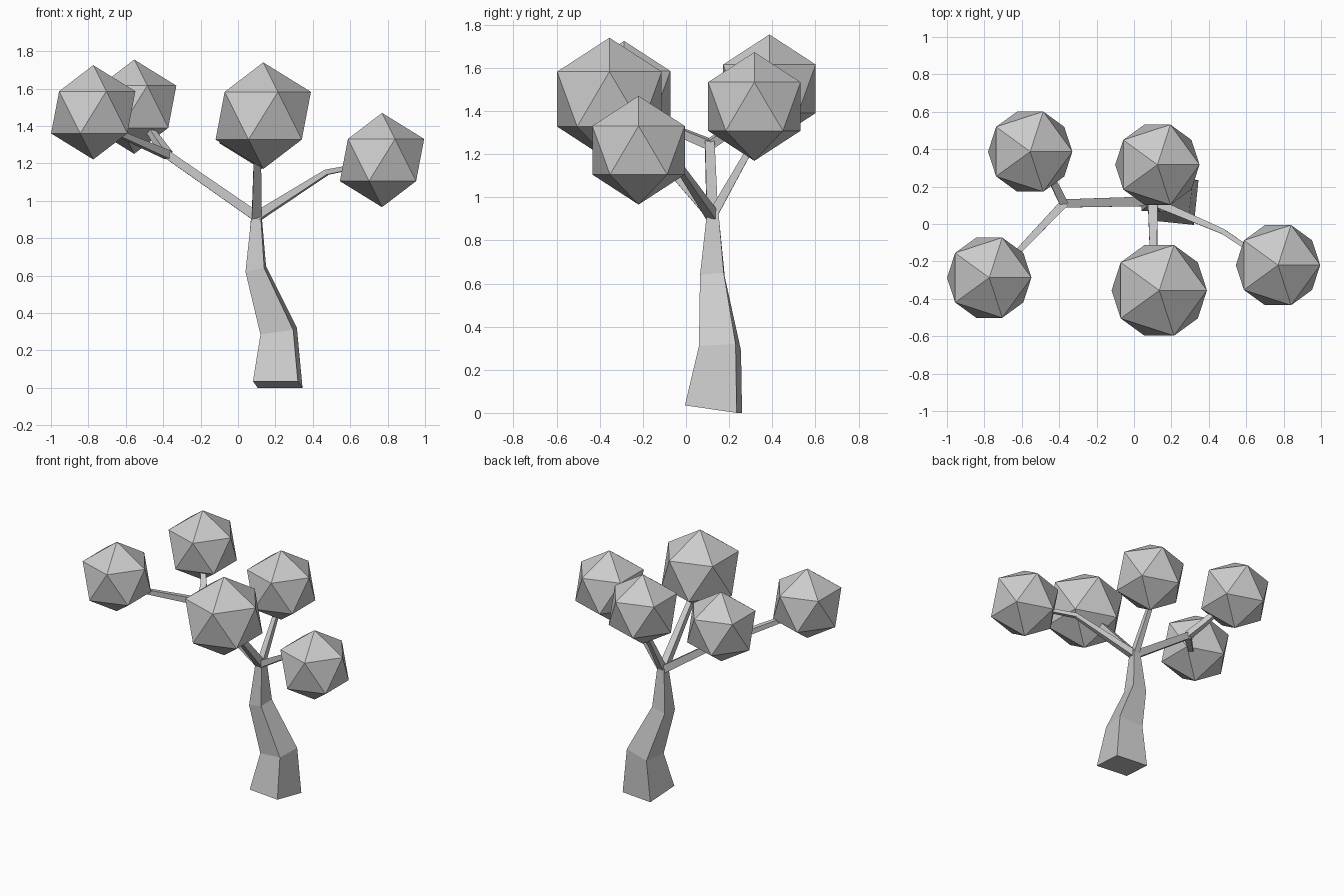
import bpy
from mathutils import Vector

if "Cube" in bpy.data.objects:
    bpy.data.objects.remove(bpy.data.objects["Cube"])


def mesh_from_rings(name, rings):
    """Skin a stack of four-sided rings and cap both ends."""
    verts = [tuple(p) for r in rings for p in r]
    faces = [(3, 2, 1, 0)]
    for i in range(len(rings) - 1):
        a = i * 4
        for k in range(4):
            n = (k + 1) % 4
            faces.append((a + k, a + n, a + 4 + n, a + 4 + k))
    e = len(verts) - 4
    faces.append((e, e + 1, e + 2, e + 3))
    me = bpy.data.meshes.new(name)
    me.from_pydata(verts, [], faces)
    ob = bpy.data.objects.new(name, me)
    bpy.context.collection.objects.link(ob)
    return ob


def branch(name, path, halves):
    """Square tapering limb along a path."""
    pts = [Vector(p) for p in path]
    rings = []
    for i, p in enumerate(pts):
        d = Vector((0, 0, 0))
        if i > 0:
            d += (p - pts[i - 1]).normalized()
        if i < len(pts) - 1:
            d += (pts[i + 1] - p).normalized()
        d.normalize()
        side = d.cross(Vector((0, 0, 1))).normalized()
        up = side.cross(d)
        h = halves[i]
        rings.append([p + h * (sx * side + sy * up)
                      for sx, sy in ((-1, -1), (-1, 1), (1, 1), (1, -1))])
        rings[-1].reverse()
    return mesh_from_rings(name, rings)


# Trunk: front-left, front-right, back-right, back-left corners per level
mesh_from_rings("trunk", [
    [(.08, .02, .035), (.32, -.005, .035), (.345, .235, 0), (.105, .26, 0)],
    [(.12, .085, .285), (.295, .06, .31), (.315, .23, .32), (.14, .255, .29)],
    [(.04, .07, .62), (.14, .065, .64), (.15, .175, .65), (.045, .18, .63)],
    [(.07, .095, .90), (.122, .095, .91), (.125, .15, .94), (.072, .15, .935)],
])

# Branches
hub = (.1, .122, .915)
fork = (-.375, .11, 1.245)
branch("left_branch", [hub, fork], [.026, .022])
branch("left_front_twig", [fork, (-.66, -.19, 1.37)], [.022, .015])
branch("left_back_twig", [fork, (-.43, .22, 1.32), (-.5, .3, 1.42)], [.022, .02, .015])
branch("right_branch", [hub, (.475, -.04, 1.153), (.64, -.15, 1.185)], [.024, .014, .012])
branch("front_branch", [hub, (.105, -.22, 1.30)], [.026, .018])
branch("back_branch", [hub, (.105, .30, 1.23)], [.022, .014])

# Foliage clumps
for name, loc, r in (
    ("front_foliage", (.135, -.355, 1.455), .285),
    ("right_foliage", (.77, -.22, 1.218), .252),
    ("left_front_foliage", (-.774, -.287, 1.473), .252),
    ("left_back_foliage", (-.555, .387, 1.503), .252),
    ("back_foliage", (.125, .317, 1.421), .252),
):
    bpy.ops.mesh.primitive_ico_sphere_add(subdivisions=1, radius=r, location=loc)
    bpy.context.object.name = name
